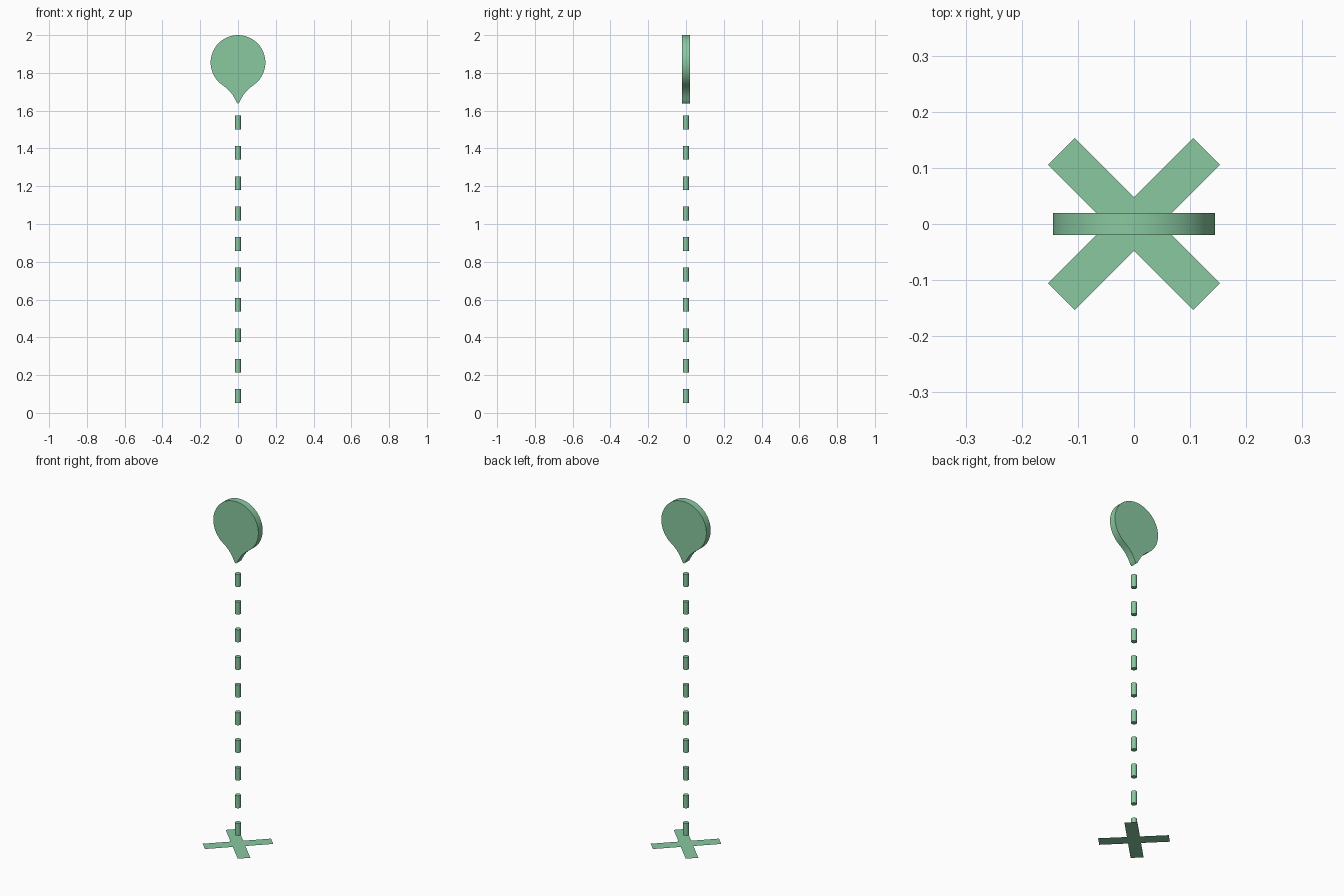
import bpy, bmesh, math
from mathutils import Vector
from mathutils.geometry import interpolate_bezier

if "Cube" in bpy.data.objects:
    bpy.data.objects.remove(bpy.data.objects["Cube"])

mat = bpy.data.materials.new("green")
mat.diffuse_color = (0.25, 0.58, 0.35, 1)
mat.use_nodes = True
mat.node_tree.nodes["Principled BSDF"].inputs["Base Color"].default_value = mat.diffuse_color


def finish(name, bm, smooth=True):
    bmesh.ops.recalc_face_normals(bm, faces=bm.faces)
    me = bpy.data.meshes.new(name)
    bm.to_mesh(me)
    bm.free()
    me.materials.append(mat)
    ob = bpy.data.objects.new(name, me)
    bpy.context.collection.objects.link(ob)
    if smooth:
        bpy.ops.object.select_all(action='DESELECT')
        ob.select_set(True)
        bpy.context.view_layer.objects.active = ob
        bpy.ops.object.shade_smooth_by_angle(angle=math.radians(35))
    return ob


# Pin head: round disc flowing into a pointed tail
R, CZ, T = 0.145, 1.855, 0.02
a0 = math.radians(-54)
arc_n = 40
arc = []
for i in range(arc_n + 1):
    a = a0 + (math.pi - 2 * a0) * i / arc_n
    arc.append((R * math.cos(a), CZ + R * math.sin(a)))
start = Vector((arc[0][0], arc[0][1], 0))
tail = interpolate_bezier(start, Vector((0.045, 1.709, 0)), Vector((0.029, 1.69, 0)),
                          Vector((0.008, 1.645, 0)), 10)[1:]
right = [(p.x, p.y) for p in tail]
left = [(-x, z) for x, z in right]
outline = arc + left + [(0, 1.638)] + right[::-1]
bm = bmesh.new()
face = bm.faces.new([bm.verts.new((x, -T, z)) for x, z in outline])
ext = bmesh.ops.extrude_face_region(bm, geom=[face], use_keep_orig=True)
bmesh.ops.translate(bm, vec=(0, 2 * T, 0),
                    verts=[v for v in ext["geom"] if isinstance(v, bmesh.types.BMVert)])
finish("pin_head", bm)

# Dashed stem: ten short rods
for i in range(10):
    bm = bmesh.new()
    bmesh.ops.create_cone(bm, cap_ends=True, segments=16, radius1=0.015, radius2=0.015, depth=0.073)
    bmesh.ops.translate(bm, vec=(0, 0, 0.089 + 0.161 * i), verts=bm.verts)
    finish(f"stem_dash_{i + 1}", bm)

# Ground cross: flat diagonal X of zero thickness
L, W = 0.183, 0.0337
bm = bmesh.new()
verts = []
for k in range(4):
    a = math.radians(45 + 90 * k)
    c, s = math.cos(a), math.sin(a)
    for u, v in ((L, -W), (L, W), (W, W)):
        verts.append(bm.verts.new((u * c - v * s, u * s + v * c, 0)))
bm.faces.new([verts[2], verts[5], verts[8], verts[11]])
for k in range(4):
    bm.faces.new([verts[3 * k - 1], verts[3 * k], verts[3 * k + 1], verts[3 * k + 2]])
finish("ground_cross", bm, smooth=False)
